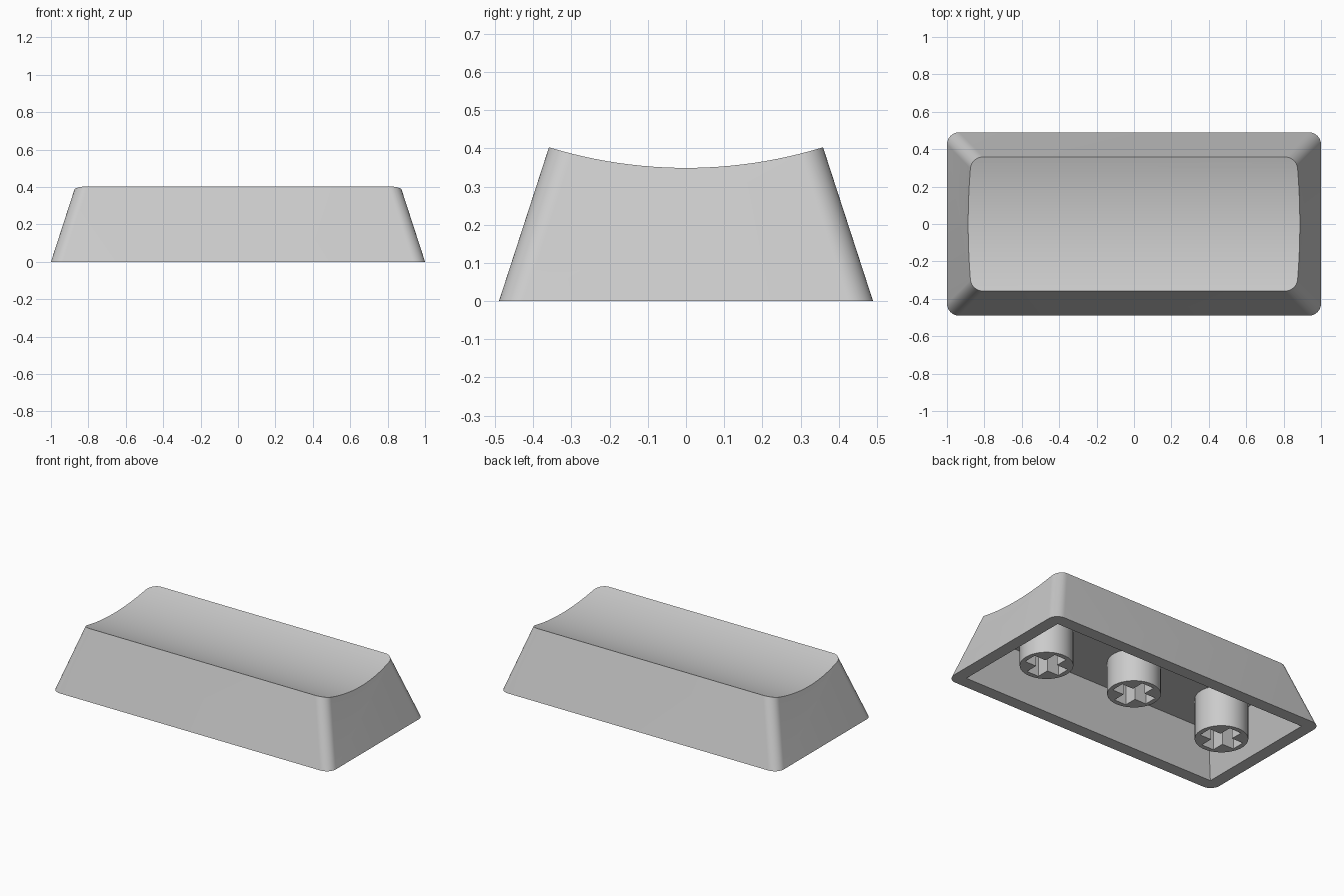
import bpy
import bmesh
import math

cube = bpy.data.objects.get("Cube")
if cube:
    bpy.data.objects.remove(cube, do_unlink=True)

grey = bpy.data.materials.new("light grey plastic")
grey.use_nodes = True
colour = (0.6, 0.6, 0.6, 1.0)
grey.diffuse_color = colour
grey.node_tree.nodes["Principled BSDF"].inputs["Base Color"].default_value = colour

HALF_X, HALF_Y = 1.0, 0.49
SLOPE = 0.325          # inward lean of the walls per unit of height
WALL = 0.08
DISH_LOW, DISH_RADIUS = 0.349, 1.22
CEILING = 0.265


def make_object(name, bm):
    bmesh.ops.recalc_face_normals(bm, faces=bm.faces)
    mesh = bpy.data.meshes.new(name)
    bm.to_mesh(mesh)
    bm.free()
    mesh.materials.append(grey)
    obj = bpy.data.objects.new(name, mesh)
    bpy.context.collection.objects.link(obj)
    return obj


def outline(hx, hy, radius, steps):
    """Rounded rectangle, or a plain one when the radius is zero."""
    points = []
    for i, (sx, sy) in enumerate([(1, 1), (-1, 1), (-1, -1), (1, -1)]):
        for k in range(steps + 1):
            a = math.pi / 2 * (i + (k / steps if steps else 0))
            points.append((sx * (hx - radius) + radius * math.cos(a),
                           sy * (hy - radius) + radius * math.sin(a)))
    return points


def frustum(name, hx, hy, z0, z1, slope=0, radius=0, steps=0):
    bm = bmesh.new()
    rings = []
    for z in (z0, z1):
        inset = slope * z
        rings.append([bm.verts.new((x, y, z)) for x, y in
                      outline(hx - inset, hy - inset, radius, steps)])
    low, high = rings
    count = len(low)
    for i in range(count):
        j = (i + 1) % count
        bm.faces.new((low[i], low[j], high[j], high[i]))
    bm.faces.new(low[::-1])
    bm.faces.new(high)
    return make_object(name, bm)


def cylinder(name, radius, depth, segments):
    bm = bmesh.new()
    bmesh.ops.create_cone(bm, cap_ends=True, segments=segments,
                          radius1=radius, radius2=radius, depth=depth)
    return make_object(name, bm)


def cut(target, cutter):
    mod = target.modifiers.new("cut", "BOOLEAN")
    mod.operation = "DIFFERENCE"
    mod.solver = "EXACT"
    mod.object = cutter
    activate(target)
    bpy.ops.object.modifier_apply(modifier=mod.name)
    bpy.data.objects.remove(cutter, do_unlink=True)


def activate(obj):
    bpy.ops.object.select_all(action="DESELECT")
    obj.select_set(True)
    bpy.context.view_layer.objects.active = obj


def smooth(obj):
    activate(obj)
    bpy.ops.object.shade_smooth_by_angle(angle=math.radians(25))


# Hollow cap with leaning walls, rounded corners and a scooped top
cap = frustum("cap_shell", HALF_X, HALF_Y, 0, 0.5, SLOPE, 0.065, 12)
scoop = cylinder("scoop_cutter", DISH_RADIUS, 3, 256)
scoop.rotation_euler.y = math.pi / 2
scoop.location.z = DISH_LOW + DISH_RADIUS
cut(cap, scoop)
cut(cap, frustum("cavity_cutter", HALF_X - WALL, HALF_Y - WALL, -0.05, CEILING, SLOPE))
smooth(cap)

# Three mounting posts with cross-shaped sockets; the middle one is shorter
STEM_TOP = 0.29
for name, x, bottom in (("right_stem", -0.66, 0), ("middle_stem", 0, 0.055),
                        ("left_stem", 0.66, 0)):
    stem = cylinder(name, 0.155, STEM_TOP - bottom, 64)
    stem.location = (x, 0, (STEM_TOP + bottom) / 2)
    for hx, hy in ((0.125, 0.043), (0.043, 0.125)):
        slot = frustum("slot_cutter", hx, hy, bottom - 0.05, CEILING + 0.01)
        slot.location.x = x
        cut(stem, slot)
    smooth(stem)
